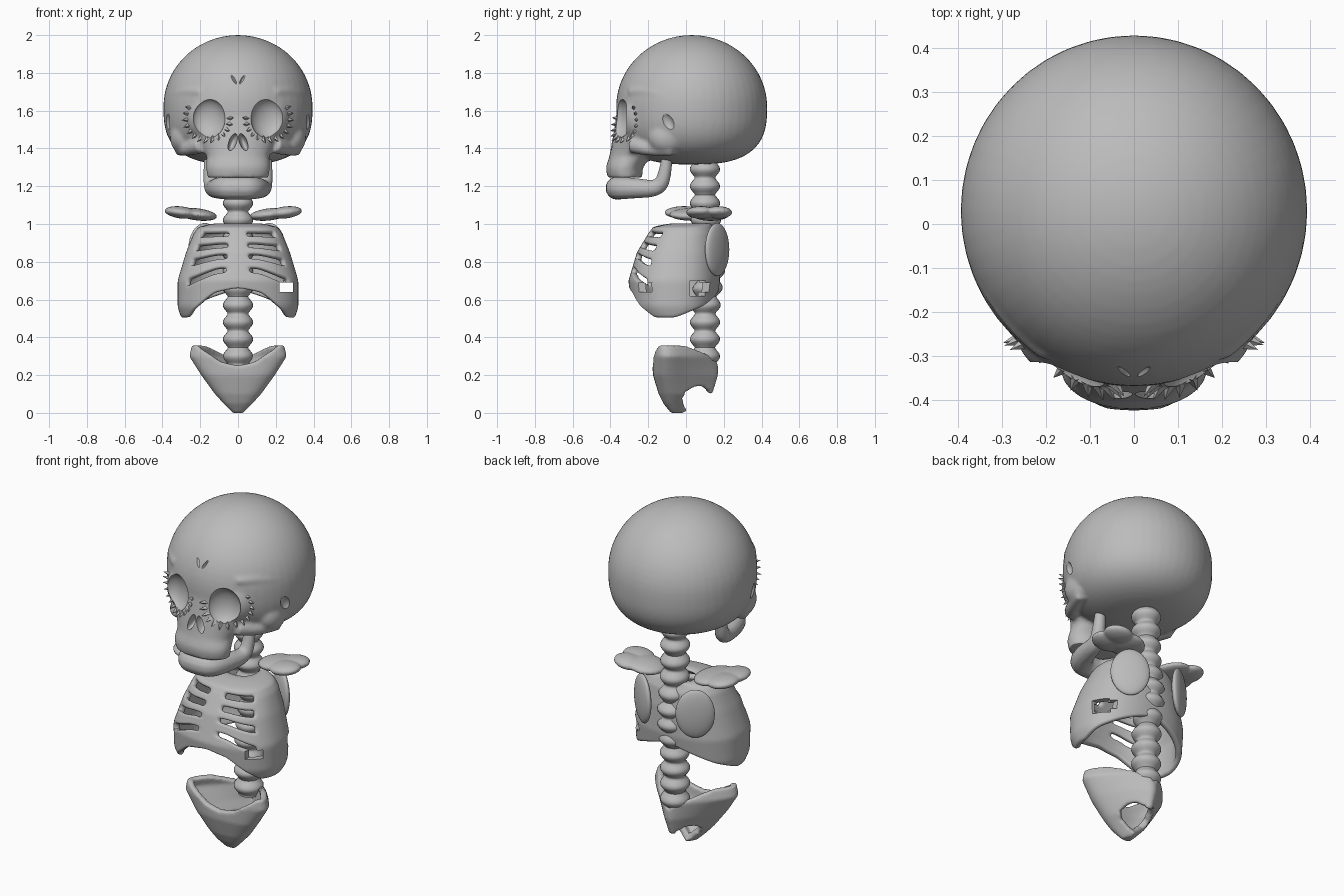
import bpy, bmesh, math
from mathutils import Vector, Euler

cube = bpy.data.objects.get("Cube")
if cube:
    bpy.data.objects.remove(cube, do_unlink=True)

bone = bpy.data.materials.new("bone grey")
bone.use_nodes = True
bone.diffuse_color = (0.5, 0.5, 0.5, 1)
bone.node_tree.nodes["Principled BSDF"].inputs["Base Color"].default_value = bone.diffuse_color


# ---------- helpers ----------
def make(name, bm):
    mesh = bpy.data.meshes.new(name)
    bm.to_mesh(mesh)
    bm.free()
    ob = bpy.data.objects.new(name, mesh)
    bpy.context.scene.collection.objects.link(ob)
    mesh.materials.append(bone)
    return ob


def activate(*obs):
    bpy.ops.object.select_all(action='DESELECT')
    for ob in obs:
        ob.select_set(True)
    bpy.context.view_layer.objects.active = obs[0]


def modify(ob, kind, **settings):
    mod = ob.modifiers.new(kind.lower(), kind)
    for key, value in settings.items():
        setattr(mod, key, value)
    activate(ob)
    bpy.ops.object.modifier_apply(modifier=mod.name)


def smooth(ob, angle=40):
    activate(ob)
    bpy.ops.object.shade_smooth_by_angle(angle=math.radians(angle))


def lookup(table, t):
    """Blend the rows of a table whose first column rises."""
    t = min(max(t, table[0][0]), table[-1][0])
    for low, high in zip(table, table[1:]):
        if t <= high[0]:
            f = (t - low[0]) / (high[0] - low[0])
            return [p + (q - p) * f for p, q in zip(low[1:], high[1:])]


def ring_point(a, z, rx, front, back, n=2.3):
    """Point on a rounded ring; angle 0 faces the front."""
    s, c = math.sin(a), -math.cos(a)
    x = math.copysign(abs(s) ** (2 / n), s) * rx
    y = math.copysign(abs(c) ** (2 / n), c) * (back - front) / 2
    return Vector((x, y + (front + back) / 2, z))


def loft(name, point, n, rows, hole=None, top=True, bottom=True):
    """Skin rings from top to bottom, leaving out faces the rule calls holes."""
    bm = bmesh.new()
    rings = [[bm.verts.new(point(math.tau * i / n - math.pi, j / rows)) for i in range(n)]
             for j in range(rows + 1)]
    for j in range(rows):
        for i in range(n):
            k = (i + 1) % n
            if not (hole and hole(math.tau * (i + 0.5) / n - math.pi, j)):
                bm.faces.new((rings[j][i], rings[j + 1][i], rings[j + 1][k], rings[j][k]))
    if top:
        bm.faces.new(rings[0])
    if bottom:
        bm.faces.new(rings[-1][::-1])
    bmesh.ops.delete(bm, geom=[v for v in bm.verts if not v.link_faces], context='VERTS')
    return make(name, bm)


def ellipsoid(name, loc, size, rot=(0, 0, 0)):
    bm = bmesh.new()
    bmesh.ops.create_icosphere(bm, subdivisions=4, radius=1)
    turn = Euler(rot).to_matrix()
    for v in bm.verts:
        v.co = turn @ Vector(c * s for c, s in zip(v.co, size)) + Vector(loc)
    return make(name, bm)


def box(name, loc, half):
    bm = bmesh.new()
    bmesh.ops.create_cube(bm, size=2)
    for v in bm.verts:
        v.co = Vector(c * s for c, s in zip(v.co, half)) + Vector(loc)
    return make(name, bm)


def tube(name, points, radii):
    curve = bpy.data.curves.new(name, 'CURVE')
    curve.dimensions = '3D'
    curve.bevel_depth, curve.bevel_resolution, curve.use_fill_caps = 1, 4, True
    line = curve.splines.new('NURBS')
    line.points.add(len(points) - 1)
    line.use_endpoint_u, line.order_u, line.resolution_u = True, 3, 8
    for p, co, r in zip(line.points, points, radii):
        p.co, p.radius = (*co, 1), r
    ob = bpy.data.objects.new(name, curve)
    bpy.context.scene.collection.objects.link(ob)
    activate(ob)
    bpy.ops.object.convert(target='MESH')
    ob = bpy.context.view_layer.objects.active
    ob.data.materials.clear()
    ob.data.materials.append(bone)
    return ob


def fuse(parts, name, voxel=0.012, soften=4):
    activate(*parts)
    if len(parts) > 1:
        bpy.ops.object.join()
    ob = parts[0]
    ob.name = name
    modify(ob, 'REMESH', mode='VOXEL', voxel_size=voxel)
    modify(ob, 'SMOOTH', factor=0.5, iterations=soften)
    return ob


def cut(ob, cutters):
    for cutter in cutters:
        cutter.hide_render = True
        modify(ob, 'BOOLEAN', object=cutter, operation='DIFFERENCE', solver='EXACT')
        bpy.data.objects.remove(cutter, do_unlink=True)


# ---------- skull: cranium, face block, eye bosses and cheek bones ----------
def cranium_point(a, v):
    h = math.cos(math.pi * (0.01 + 0.98 * v))
    r = math.sqrt(1 - h * h) if h > 0 else (1 - abs(h) ** 2.8) ** (1 / 2.8)
    return Vector((math.sin(a) * r * 0.395, 0.03 - math.cos(a) * r * 0.4,
                   1.62 + h * (0.38 if h > 0 else 0.305)))


FACE = [(1.24, 0.16, -0.415, -0.23), (1.3, 0.17, -0.425, -0.23), (1.36, 0.165, -0.405, -0.18),
        (1.42, 0.2, -0.395, -0.1), (1.5, 0.25, -0.38, 0), (1.6, 0.24, -0.365, 0)]


def face_point(a, v):
    z = 1.6 - 0.355 * v
    return ring_point(a, z, *lookup(FACE, z), n=2.1)


parts = [loft("cranium", cranium_point, 48, 32), loft("face", face_point, 40, 16)]
for s in (1, -1):
    parts += [ellipsoid("eye_boss", (s * 0.145, -0.225, 1.56), (0.13, 0.128, 0.14)),
              ellipsoid("temple", (s * 0.29, -0.1, 1.46), (0.07, 0.1, 0.09)),
              tube("cheek_bone", [(s * 0.19, -0.28, 1.42), (s * 0.27, -0.2, 1.39), (s * 0.31, -0.07, 1.39)],
                   (0.045, 0.035, 0.03)),
              tube("brow_ridge", [(s * 0.2, -0.3, 1.7), (s * 0.295, -0.22, 1.71), (s * 0.345, -0.12, 1.68)],
                   (0.015, 0.022, 0.015))]
skull = fuse(parts, "skull")

# Eye sockets, nostrils, temple hollows and forehead creases
cutters = []
for s in (1, -1):
    cutters += [ellipsoid("socket_cutter", (s * 0.155, -0.355, 1.56), (0.092, 0.06, 0.105), (0, 0, s * 0.4)),
                ellipsoid("nostril_cutter", (s * 0.028, -0.41, 1.435), (0.021, 0.07, 0.05), (0, 0.35 * -s, 0)),
                ellipsoid("temple_cutter", (s * 0.395, -0.1, 1.54), (0.04, 0.035, 0.06), (0.5, 0, 0)),
                ellipsoid("crease_cutter", (s * 0.03, -0.355, 1.78), (0.01, 0.03, 0.045), (0, 0.5 * s, 0))]
cut(skull, cutters)
smooth(skull)

# Small spikes around the outer and lower rim of each socket
bm = bmesh.new()
for s in (1, -1):
    for i in range(14):
        t = math.radians(-180 + i * 16)
        out = Vector((s * math.cos(t), 0, math.sin(t)))
        start = Vector((s * 0.155, -1, 1.56)) + out * 0.115
        hit, place, normal, _ = skull.ray_cast(start, Vector((0, 1, 0)))
        if hit:
            aim = (normal + out * 0.8).normalized()
            spike = bmesh.ops.create_cone(bm, segments=4, radius1=0.016, radius2=0, depth=0.045)["verts"]
            turn = aim.to_track_quat('Z', 'Y')
            for v in spike:
                v.co = turn @ v.co + place + aim * 0.008
make("socket_spikes", bm)

# ---------- lower jaw ----------
side = [(0.15, -0.1, 1.35), (0.15, -0.11, 1.27), (0.14, -0.14, 1.185), (0.11, -0.28, 1.19),
        (0.07, -0.36, 1.19), (0.015, -0.365, 1.19)]
path = side + [(-x, y, z) for x, y, z in side[::-1]]
sizes = [0.03, 0.035, 0.042, 0.056, 0.062, 0.062]
smooth(fuse([tube("jaw", path, sizes + sizes[::-1])], "lower_jaw", 0.01, 2))


# ---------- spine ----------
def spine_point(a, v):
    z = 1.38 - 1.13 * v
    r = 0.053 + 0.027 * abs(math.cos(math.pi * (z - 0.03) / 0.09)) ** 1.3
    y = 0.1 + 0.03 * math.exp(-((z - 0.8) / 0.16) ** 2)
    return Vector((math.sin(a) * r, y - math.cos(a) * r, z))


smooth(loft("spine", spine_point, 24, 130), 60)

# ---------- rib cage: a shell whose rows droop with its arched lower edge ----------
RIB_EDGE = [(0, 0.66), (20, 0.635), (40, 0.56), (58, 0.5), (90, 0.5), (130, 0.56), (180, 0.65)]
RIB_RING = [(0.5, 0.3, -0.25, 0.13), (0.56, 0.32, -0.29, 0.16), (0.7, 0.32, -0.305, 0.18),
            (0.85, 0.275, -0.26, 0.175), (0.95, 0.235, -0.2, 0.16), (0.99, 0.205, -0.17, 0.14),
            (1.01, 0.08, -0.03, 0.14)]
SLOTS = {4, 5, 9, 10, 14, 15, 20, 21}


def rib_point(a, v):
    edge = lookup(RIB_EDGE, abs(math.degrees(a)))[0]
    z = 1.01 - 0.35 * v - (0.66 - edge) * v * v
    return ring_point(a, z, *lookup(RIB_RING, z))


def rib_gap(a, row):
    return row in SLOTS and 0.16 < abs(a) < 1.0


ribs = loft("rib_cage", rib_point, 72, 30, rib_gap, top=False, bottom=False)
modify(ribs, 'SOLIDIFY', thickness=0.032, offset=-1)
modify(ribs, 'SUBSURF', levels=1)
cut(ribs, [box("gap_cutter", (0.255, -0.1, 0.665), (0.035, 0.35, 0.025)),
           box("side_cutter", (0.31, 0.06, 0.66), (0.07, 0.04, 0.04))])
smooth(ribs, 50)

# ---------- shoulder blades and collar plates ----------
for s, word, x in ((1, "left", 0.165), (-1, "right", 0.175)):
    smooth(ellipsoid(word + "_shoulder_blade", (s * x, 0.165, 0.865), (0.105, 0.03, 0.14), (0, 0, -0.6 * s)))

LOBES = [(0.165, 0.12, 0.105, 0.1), (0.25, 0.07, 0.09, 0.08), (0.25, 0.16, 0.085, 0.075)]
for s, word, dx, dy, grow in ((1, "left", 0, 0.01, 1), (-1, "right", 0.05, -0.08, 1.3)):
    plates = [ellipsoid("lobe", (s * (x + dx), y + dy, 1.055 + 0.12 * (x - 0.2)),
                        (rx, ry * grow, 0.032), (0, -0.12 * s, 0)) for x, y, rx, ry in LOBES]
    smooth(fuse(plates, word + "_collar_plate", 0.009, 2))

# ---------- pelvis: a bowl, wide in front and narrow behind, notched at the lower back ----------
RIM = [(0, 0.25), (12, 0.27), (20, 0.31), (42, 0.36), (90, 0.36), (130, 0.31), (180, 0.26)]
BOWL = [(0, 0.03, -0.08, -0.01), (0.05, 0.085, -0.12, 0.06), (0.1, 0.135, -0.145, 0.14),
        (0.2, 0.215, -0.175, 0.17), (0.3, 0.285, -0.18, 0.17), (0.37, 0.265, -0.18, 0.14)]
PELVIS_ROWS = 40


def pelvis_point(a, v):
    z = lookup(RIM, abs(math.degrees(a)))[0] * (1 - v)
    rx, front, back = lookup(BOWL, z)
    p = ring_point(a, z, rx, front, back, n=2.6)
    p.x *= 1.22 - (p.y - front) / (back - front)
    return p


def pelvis_notch(a, row):
    p = pelvis_point(a, (row + 0.5) / PELVIS_ROWS)
    return math.hypot(p.y - 0.065, p.z - 0.06) < 0.08


pelvis = loft("pelvis", pelvis_point, 96, PELVIS_ROWS, pelvis_notch, top=False)
modify(pelvis, 'SOLIDIFY', thickness=0.035, offset=-1)
smooth(fuse([pelvis], "pelvis", 0.009, 5), 50)
